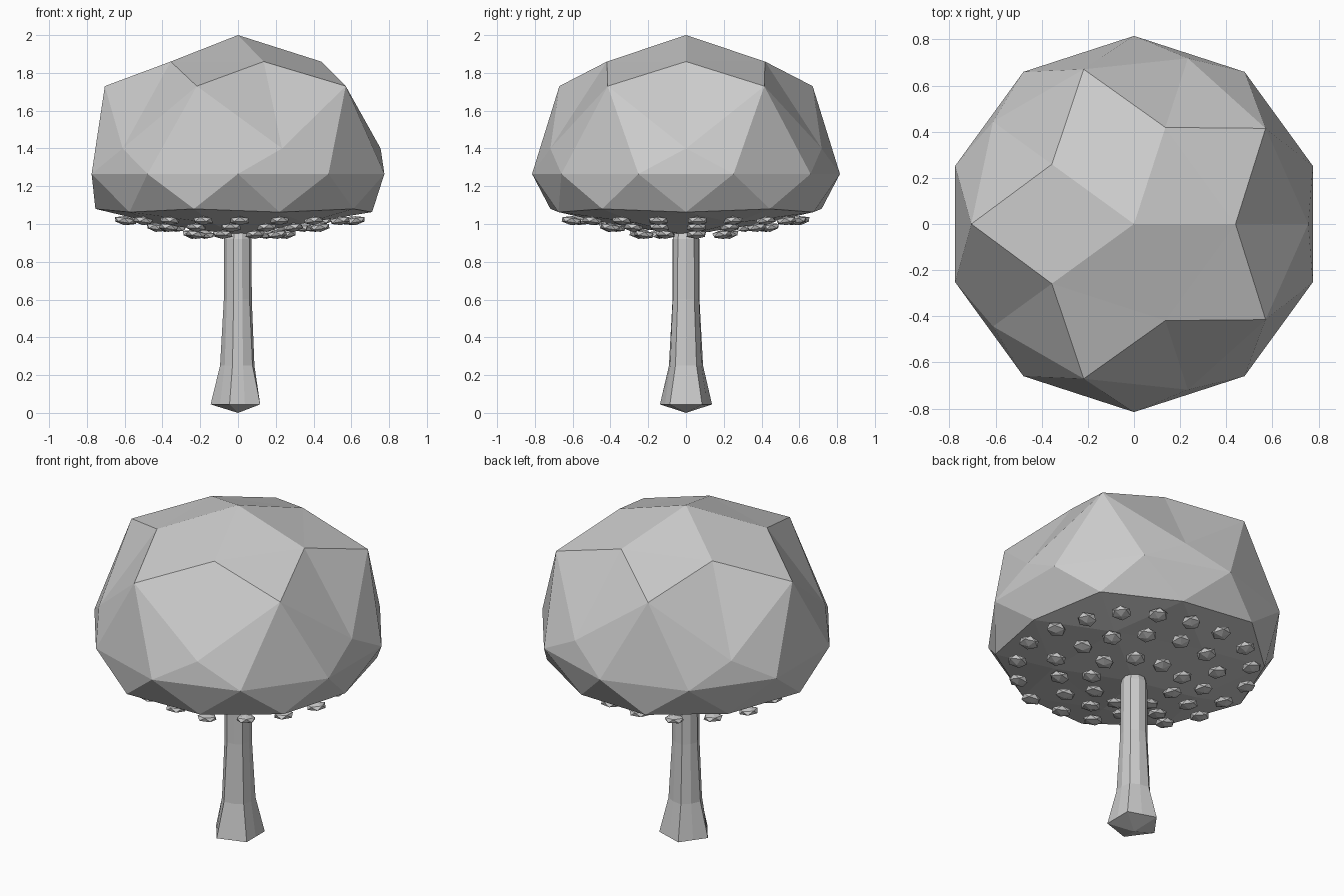
import bpy, bmesh, math, random
from mathutils import Matrix, Vector

if "Cube" in bpy.data.objects:
    bpy.data.objects.remove(bpy.data.objects["Cube"])

random.seed(4)
grey = bpy.data.materials.new("plain grey")
grey.diffuse_color = (0.6, 0.6, 0.6, 1)
grey.use_nodes = True
grey.node_tree.nodes["Principled BSDF"].inputs["Base Color"].default_value = grey.diffuse_color


def finish(bm, name):
    bmesh.ops.recalc_face_normals(bm, faces=bm.faces)
    mesh = bpy.data.meshes.new(name)
    bm.to_mesh(mesh)
    bm.free()
    mesh.materials.append(grey)
    obj = bpy.data.objects.new(name, mesh)
    bpy.context.collection.objects.link(obj)
    return obj


# Cap: icosphere whose rings are moved to a dome profile (unit height, radius, z)
profile = [(1, 0, 2.0), (0.851, 0.44, 1.86), (0.526, 0.705, 1.73),
           (0.447, 0.755, 1.40), (0, 0.815, 1.265), (-0.447, 0.755, 1.08),
           (-0.526, 0.71, 1.063), (-0.851, 0.44, 1.005), (-1, 0, 0.94)]
bm = bmesh.new()
bmesh.ops.create_icosphere(bm, subdivisions=2, radius=1)
for v in bm.verts:
    _, r, z = min(profile, key=lambda p: abs(p[0] - v.co.z))
    a = math.atan2(v.co.y, v.co.x)
    v.co = Vector((r * math.cos(a), r * math.sin(a), z))
finish(bm, "cap")

# Stem: ten-sided rings flaring to a pentagonal foot with a pointed base
rings = [(0.045, 0.145, 0.117), (0.25, 0.095, 0.087),
         (0.60, 0.075, 0.073), (0.92, 0.074, 0.072), (0.98, 0.055, 0.055)]
bm = bmesh.new()
loops = []
for z, r_even, r_odd in rings:
    loop = []
    for i in range(10):
        a = math.radians(180 + 36 * i)
        r = r_odd if i % 2 else r_even
        loop.append(bm.verts.new((r * math.cos(a), r * math.sin(a), z)))
    loops.append(loop)
for lo, hi in zip(loops, loops[1:]):
    for i in range(10):
        j = (i + 1) % 10
        bm.faces.new((lo[i], lo[j], hi[j], hi[i]))
tip = bm.verts.new((0, 0, 0))
for i in range(10):
    bm.faces.new((tip, loops[0][(i + 1) % 10], loops[0][i]))
bm.faces.new(loops[-1])
finish(bm, "stem")

# Underside nubs: small flattened icospheres in rings on the shallow cone
bm = bmesh.new()
for r, z, count in [(0.62, 1.018, 19), (0.43, 0.982, 14), (0.24, 0.945, 9)]:
    for i in range(count):
        a = 2 * math.pi * (i + 0.3) / count
        rr = r + random.uniform(-0.03, 0.03)
        m = (Matrix.Translation((rr * math.cos(a), rr * math.sin(a), z))
             @ Matrix.Rotation(a, 4, 'Z')
             @ Matrix.Rotation(-0.15, 4, 'Y')
             @ Matrix.Diagonal((0.058, 0.058, 0.024, 1)))
        bmesh.ops.create_icosphere(bm, subdivisions=1, radius=1, matrix=m)
finish(bm, "underside_nubs")
